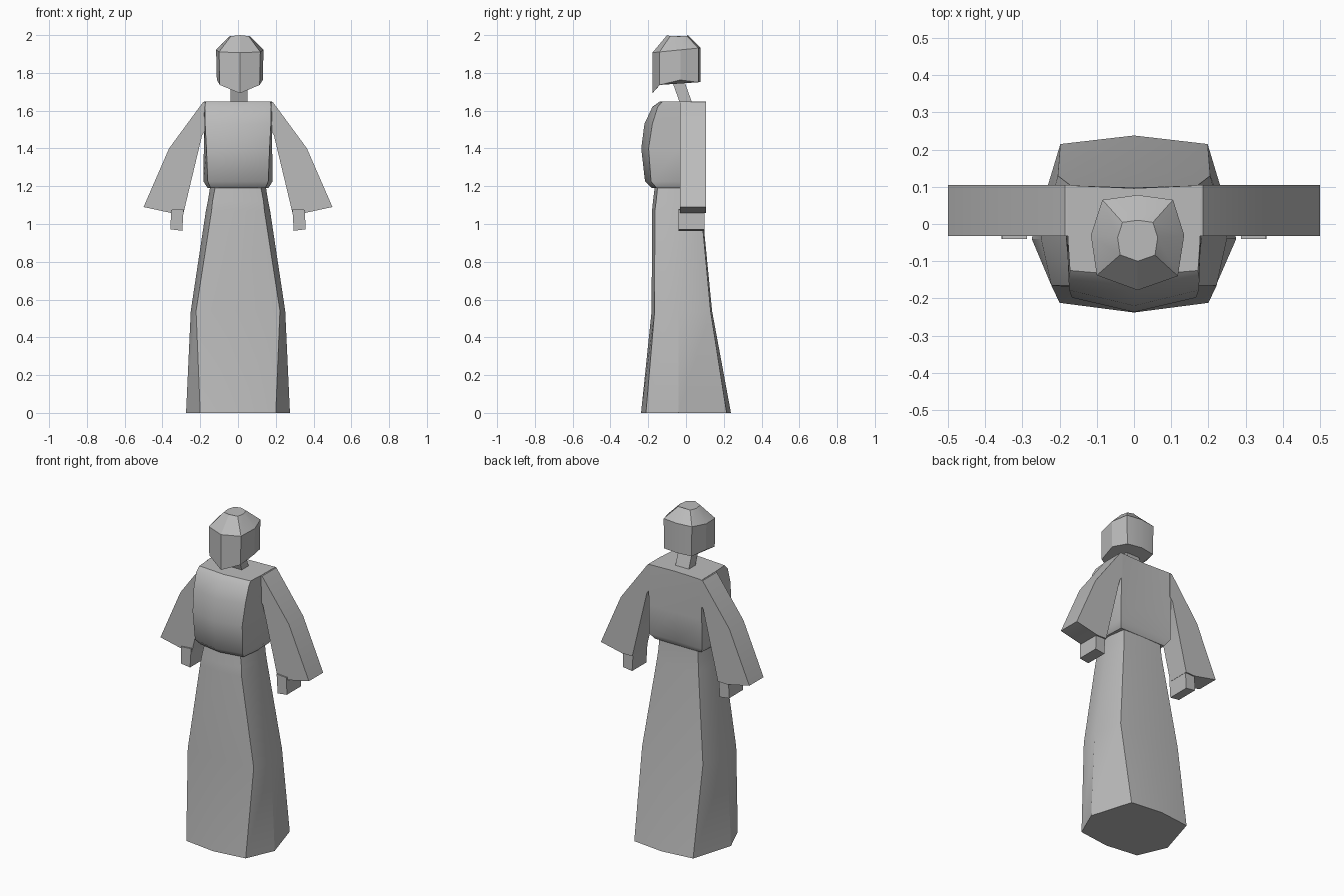
import bpy, bmesh, math

cloth = bpy.data.materials.new("plain grey")
cloth.diffuse_color = (0.5, 0.5, 0.5, 1)


def finish(name, bm, angle=30):
    bmesh.ops.recalc_face_normals(bm, faces=bm.faces)
    mesh = bpy.data.meshes.new(name)
    bm.to_mesh(mesh)
    bm.free()
    mesh.materials.append(cloth)
    ob = bpy.data.objects.new(name, mesh)
    bpy.context.collection.objects.link(ob)
    bpy.ops.object.select_all(action='DESELECT')
    ob.select_set(True)
    bpy.context.view_layer.objects.active = ob
    bpy.ops.object.shade_smooth_by_angle(angle=math.radians(angle))
    return ob


def loft(name, rings, angle=30):
    bm = bmesh.new()
    loops = [[bm.verts.new(p) for p in ring] for ring in rings]
    n = len(loops[0])
    for a, b in zip(loops, loops[1:]):
        for i in range(n):
            j = (i + 1) % n
            bm.faces.new((a[i], a[j], b[j], b[i]))
    bm.faces.new(loops[0])
    bm.faces.new(loops[-1])
    return finish(name, bm, angle)


def body_ring(z, front, fx, fy, sx, bx, by, back, sy=-0.04):
    """Eight-point outline, symmetric across x."""
    return [(0, front, z), (fx, fy, z), (sx, sy, z), (bx, by, z),
            (0, back, z), (-bx, by, z), (-sx, sy, z), (-fx, fy, z)]


# Long skirt with waistband
loft("skirt", [body_ring(*r) for r in (
    (0.00, -0.238, 0.20, -0.212, 0.275, 0.198, 0.215, 0.238),
    (0.54, -0.182, 0.222, -0.166, 0.250, 0.205, 0.130, 0.138),
    (1.07, -0.180, 0.140, -0.165, 0.170, 0.140, 0.080, 0.086),
    (1.12, -0.175, 0.135, -0.158, 0.160, 0.135, 0.075, 0.080),
    (1.20, -0.165, 0.120, -0.150, 0.147, 0.130, 0.070, 0.075))])

# Bodice with rounded chest and flat back
loft("bodice", [body_ring(*r) for r in (
    (1.19, -0.180, 0.145, -0.155, 0.160, 0.155, 0.075, 0.075),
    (1.225, -0.217, 0.160, -0.185, 0.183, 0.178, 0.100, 0.096),
    (1.40, -0.237, 0.167, -0.198, 0.181, 0.178, 0.103, 0.098),
    (1.53, -0.220, 0.174, -0.178, 0.180, 0.179, 0.104, 0.098),
    (1.62, -0.178, 0.176, -0.150, 0.178, 0.180, 0.104, 0.097),
    (1.648, -0.140, 0.172, -0.125, 0.178, 0.180, 0.104, 0.096))], 40)

# Wide sleeves and hands, mirrored left and right
sleeve = [(0.17, 1.648), (0.185, 1.645), (0.365, 1.40), (0.50, 1.09),
          (0.352, 1.058), (0.288, 1.06), (0.245, 1.24), (0.19, 1.47), (0.17, 1.50)]
hand = [(0.288, 1.08), (0.355, 1.075), (0.357, 0.972), (0.295, 0.964)]
for side, s in (("left", -1), ("right", 1)):
    loft(side + "_sleeve", [[(s * x, y, z) for x, z in sleeve]
                            for y in (-0.032, 0.105)])
    loft(side + "_hand", [[(s * x, y, z) for x, z in hand]
                          for y in (-0.04, 0.097)])

# Slanted neck
loft("neck", [[(x, y + dy, z) for x, y in
               ((-0.04, 0), (0.05, 0), (0.05, 0.065), (-0.04, 0.065))]
              for z, dy in ((1.62, -0.025), (1.76, -0.075))])

# Faceted head, sloping from the chin up to the nape
outline = [(0.01, -0.178), (0.118, -0.14), (0.135, -0.03), (0.105, 0.065),
           (0.01, 0.078), (-0.085, 0.065), (-0.116, -0.03), (-0.10, -0.138)]
jaw = [(0.01 + (x - 0.01) * 0.97, y, 1.692 + (y + 0.178) * 0.24 + (0.035 if abs(x - 0.01) > 0.05 and y < 0 else 0))
       for x, y in outline]
brow = [(x, y, 1.907 + (y + 0.178) * 0.10) for x, y in outline]
crown = [(0.01 + (x - 0.01) * 0.43, -0.045 + (y + 0.05) * 0.43, 2.0 - 0.05 * abs(x - 0.01))
         for x, y in outline]
loft("head", [jaw, brow, crown], 20)
